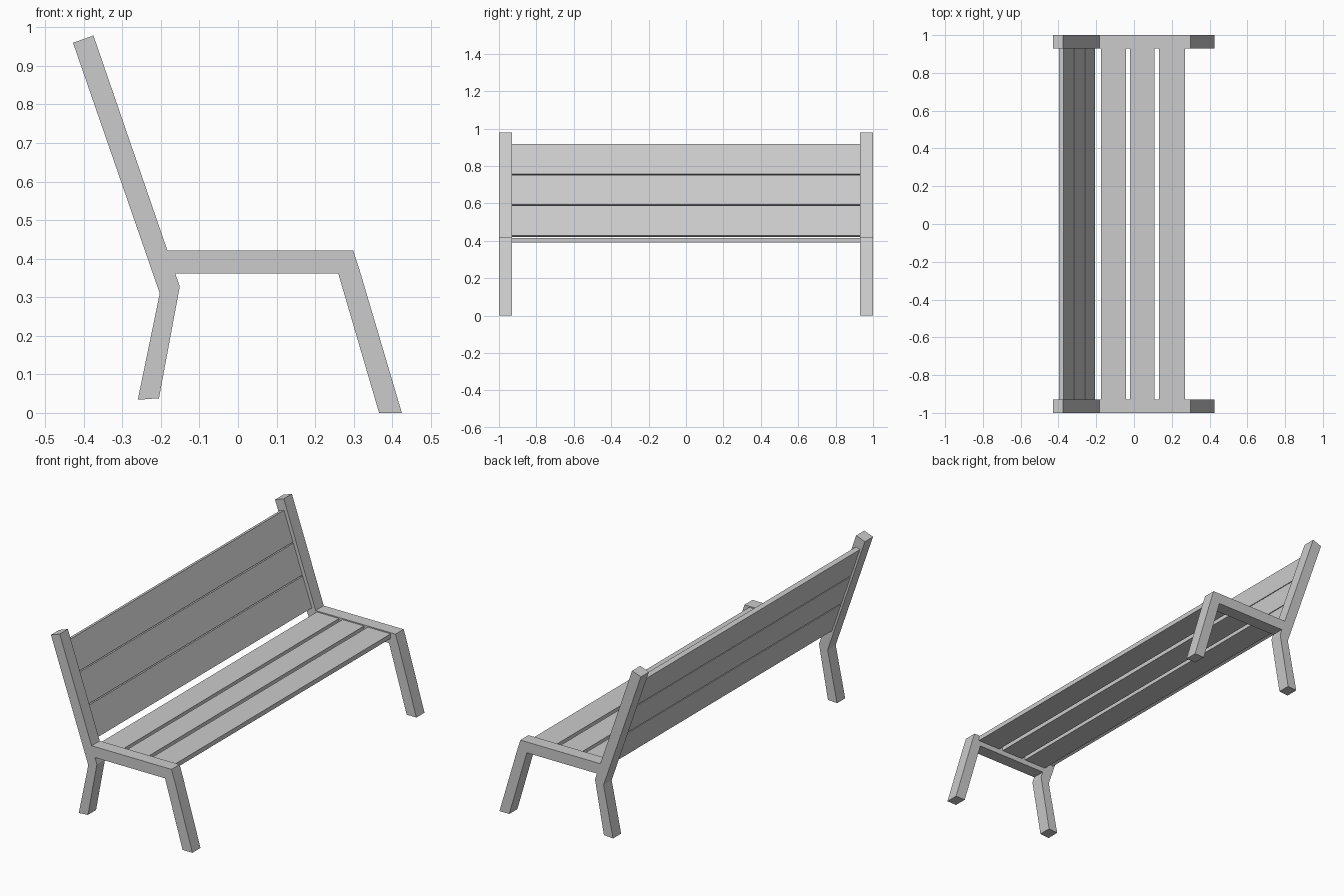
import bpy
from mathutils import Vector

cube = bpy.data.objects.get("Cube")
if cube:
    bpy.data.objects.remove(cube, do_unlink=True)

grey = bpy.data.materials.new("light_grey")
grey.use_nodes = True
grey.diffuse_color = (0.6, 0.6, 0.6, 1)
grey.node_tree.nodes["Principled BSDF"].inputs["Base Color"].default_value = (0.6, 0.6, 0.6, 1)


def extrude_profile(name, profile, y0, y1):
    """Extrude an x-z outline along y."""
    n = len(profile)
    verts = [(x, y, z) for y in (y0, y1) for x, z in profile]
    faces = [tuple(range(n)), tuple(reversed(range(n, 2 * n)))]
    for i in range(n):
        j = (i + 1) % n
        faces.append((j, i, n + i, n + j))
    mesh = bpy.data.meshes.new(name)
    mesh.from_pydata(verts, [], faces)
    mesh.materials.append(grey)
    obj = bpy.data.objects.new(name, mesh)
    bpy.context.collection.objects.link(obj)
    # Make every face point outward
    import bmesh
    bm = bmesh.new()
    bm.from_mesh(mesh)
    bmesh.ops.recalc_face_normals(bm, faces=bm.faces)
    bm.to_mesh(mesh)
    bm.free()
    return obj


HALF, INNER = 1.0, 0.93

# End frames: back post, seat rail and both legs in one bent outline
frame = [(-0.428, 0.96), (-0.375, 0.979), (-0.183, 0.421), (0.299, 0.421),
         (0.318, 0.362), (0.425, 0), (0.366, 0), (0.26, 0.362),
         (-0.163, 0.362), (-0.151, 0.328), (-0.205, 0.038),
         (-0.26, 0.034), (-0.203, 0.31)]
extrude_profile("right_frame", frame, -HALF, -INNER)
extrude_profile("left_frame", frame, INNER, HALF)

# Seat slats, slightly below the rail tops
for i, (x0, x1) in enumerate([(-0.176, -0.042), (-0.021, 0.109), (0.132, 0.27)]):
    extrude_profile(f"seat_slat_{i + 1}",
                    [(x0, 0.39), (x1, 0.39), (x1, 0.415), (x0, 0.415)], -INNER, INNER)

# Backrest slats, stacked along the leaning posts and set into their middle
up = Vector((-0.192, 0.558)).normalized()
rear = Vector((-up.y, up.x))
start = Vector((-0.206, 0.429))
width, gap, thick = 0.168, 0.006, 0.025
for i in range(3):
    a = start + up * i * (width + gap)
    b = a + up * width
    extrude_profile(f"back_slat_{i + 1}",
                    [tuple(p) for p in (a, b, b + rear * thick, a + rear * thick)],
                    -INNER, INNER)
